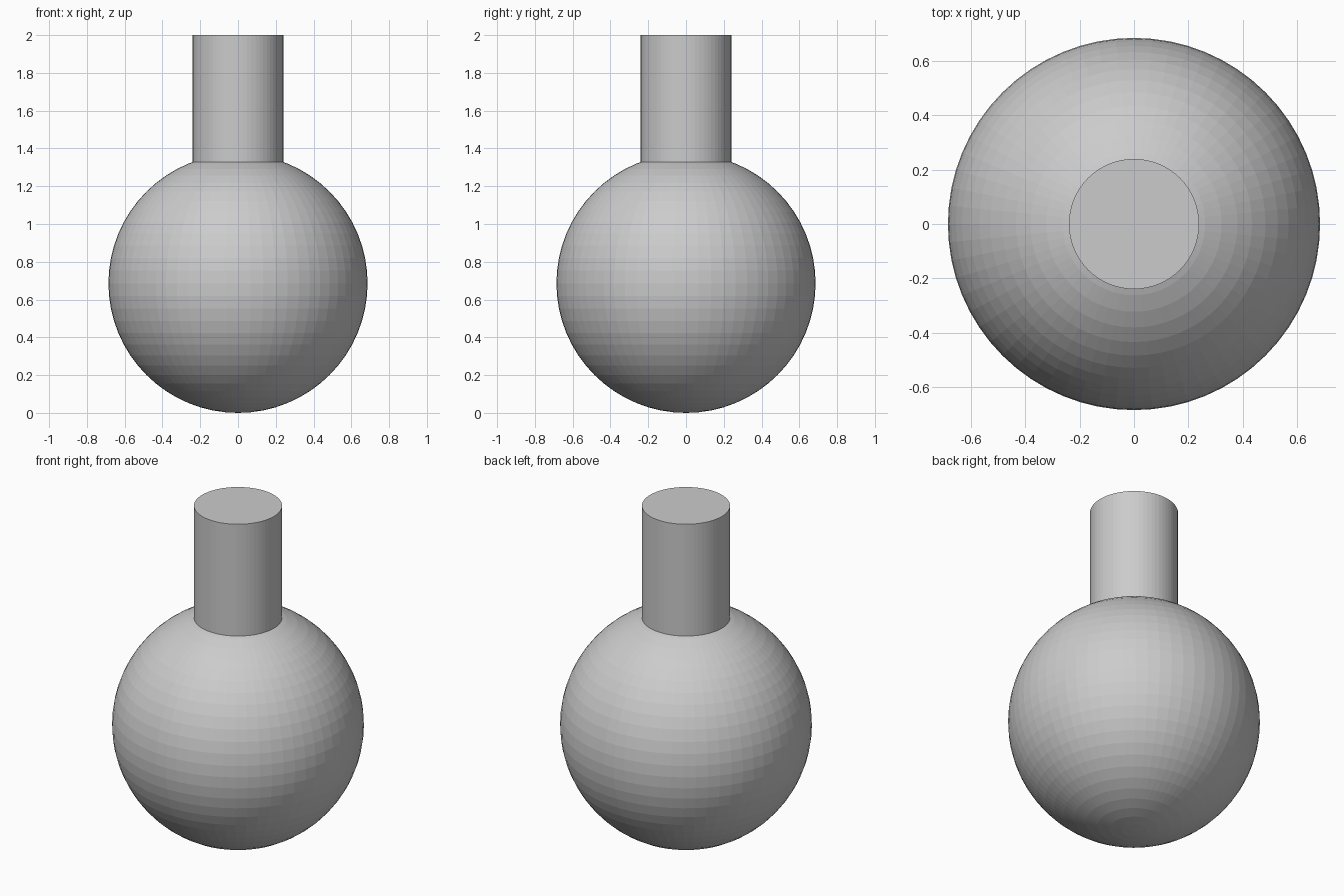
import bpy
import math

if "Cube" in bpy.data.objects:
    bpy.data.objects.remove(bpy.data.objects["Cube"])

R = 0.686          # body radius
NECK_R = 0.24      # neck radius
TOP = 2.0          # overall height

# Round faceted body, resting on the ground
bpy.ops.mesh.primitive_uv_sphere_add(segments=64, ring_count=32, radius=R, location=(0, 0, R))
body = bpy.context.object
body.name = "round_body"

# Straight capped neck, sunk slightly into the body
base = R + math.sqrt(R**2 - NECK_R**2) - 0.03
bpy.ops.mesh.primitive_cylinder_add(vertices=64, radius=NECK_R, depth=TOP - base,
                                    location=(0, 0, (TOP + base) / 2))
neck = bpy.context.object
neck.name = "neck"

# Keep flat facets
for part in (body, neck):
    part.data.shade_flat()
